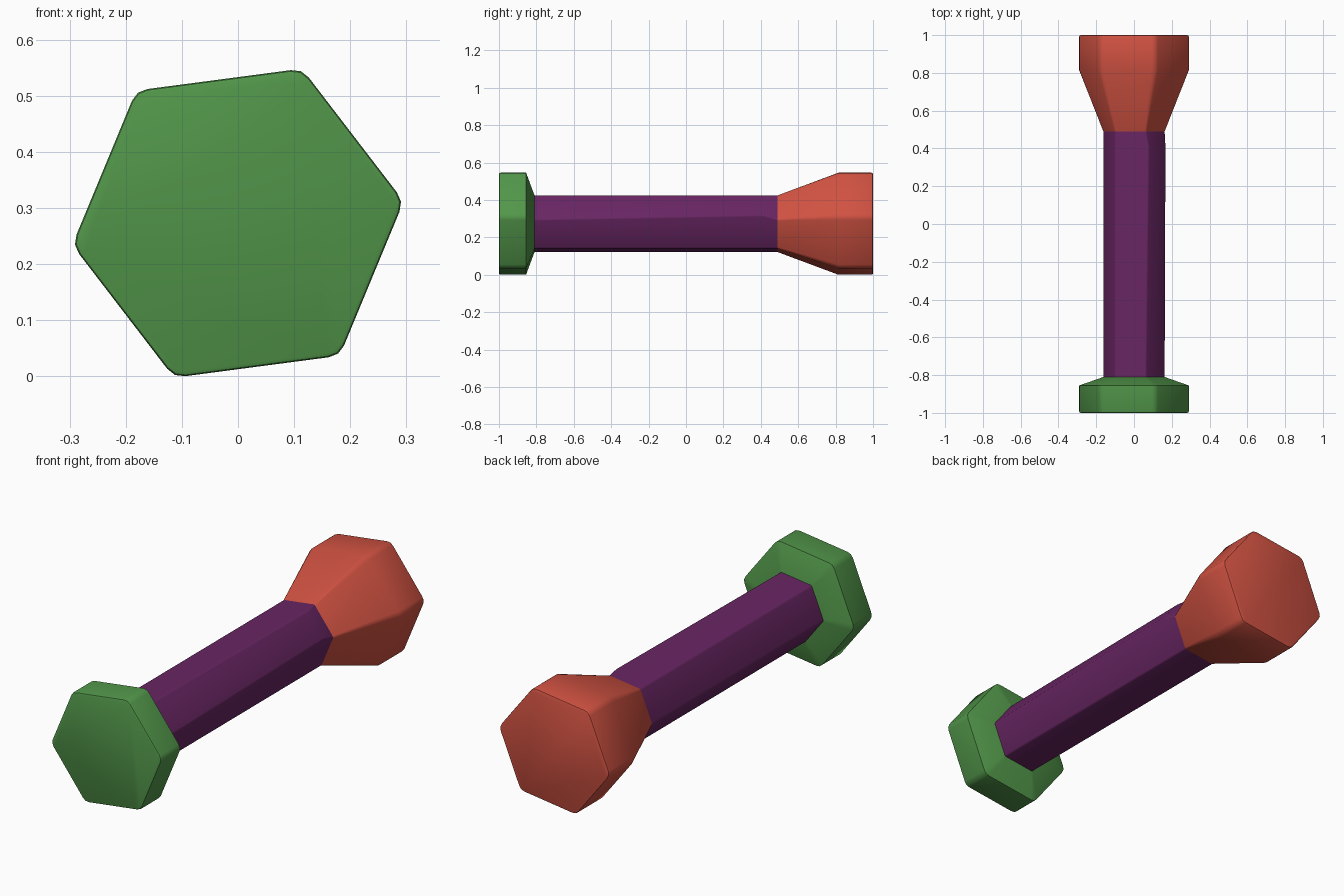
import bpy
import bmesh
import math
from mathutils import Vector

if "Cube" in bpy.data.objects:
    bpy.data.objects.remove(bpy.data.objects["Cube"], do_unlink=True)

CENTER_Z = 0.273
TILT = math.radians(7.5)
BIG, SMALL = 0.298, 0.165
ROUND, SHAFT_ROUND = 0.02, 0.006
RIM = 0.008


def material(name, color):
    mat = bpy.data.materials.new(name)
    mat.use_nodes = True
    mat.diffuse_color = (*color, 1)
    mat.node_tree.nodes["Principled BSDF"].inputs["Base Color"].default_value = (*color, 1)
    return mat


def hexagon(radius):
    return [Vector((math.cos(TILT + i * math.pi / 3), math.sin(TILT + i * math.pi / 3))) * radius
            for i in range(6)]


def rounded(corners, cut):
    # Replace each corner with a three-point arc
    points = []
    for i, p in enumerate(corners):
        a = p + (corners[i - 1] - p).normalized() * cut
        b = p + (corners[(i + 1) % 6] - p).normalized() * cut
        points += [a, (a + 2 * p + b) / 4, b]
    return points


def loft(name, sections, mat):
    # Sections are (y, corners, corner rounding), from front to back
    bm = bmesh.new()
    rings = [[bm.verts.new((p.x, y, CENTER_Z + p.y)) for p in rounded(corners, cut)]
             for y, corners, cut in sections]
    for low, high in zip(rings, rings[1:]):
        for i in range(len(low)):
            bm.faces.new((low[i - 1], low[i], high[i], high[i - 1]))
    bm.faces.new(rings[0])
    bm.faces.new(rings[-1])
    bmesh.ops.recalc_face_normals(bm, faces=bm.faces)
    mesh = bpy.data.meshes.new(name)
    bm.to_mesh(mesh)
    bm.free()
    mesh.materials.append(mat)
    obj = bpy.data.objects.new(name, mesh)
    bpy.context.collection.objects.link(obj)
    bpy.ops.object.select_all(action="DESELECT")
    obj.select_set(True)
    bpy.context.view_layer.objects.active = obj
    bpy.ops.object.shade_smooth_by_angle(angle=math.radians(35))
    return obj


def rim(end):
    # Softened edge, from the flat end inwards
    side = math.copysign(RIM, end)
    return [(end, hexagon(BIG - RIM), ROUND),
            (end - side * 0.3, hexagon(BIG - RIM * 0.3), ROUND),
            (end - side, hexagon(BIG), ROUND)]


green = material("green", (0.084, 0.305, 0.068))
red = material("red", (0.63, 0.084, 0.054))
purple = material("purple", (0.14, 0.019, 0.125))

# Front cap: hexagonal disc with a steep shoulder
loft("front_cap", rim(-1) + [(-0.855, hexagon(BIG), ROUND),
                             (-0.81, hexagon(SMALL), SHAFT_ROUND)], green)

# Shaft: slightly pulled out of true near the back
bent = hexagon(SMALL)
bent[0] = Vector((0.168, 0.044))
bent[1] = Vector((0.078, 0.152))
loft("shaft", [(-0.81, hexagon(SMALL), SHAFT_ROUND), (0.41, bent, SHAFT_ROUND),
               (0.49, hexagon(SMALL), SHAFT_ROUND)], purple)

# Back head: long flare into a hexagonal block
loft("back_head", [(0.49, hexagon(SMALL), SHAFT_ROUND),
                   (0.815, hexagon(BIG), ROUND)] + rim(1)[::-1], red)
